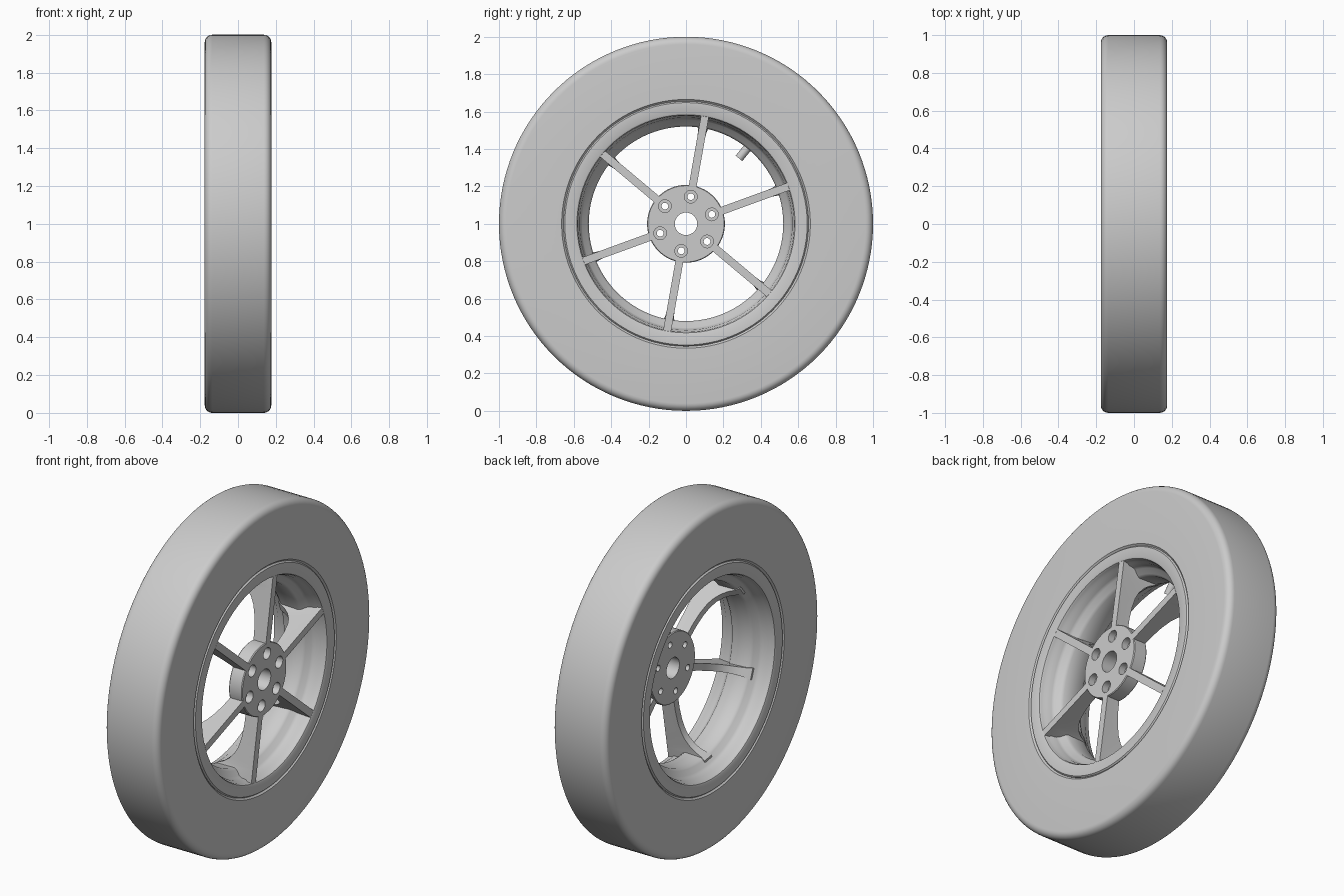
import bpy, bmesh
from math import sin, cos, pi, radians

cube = bpy.data.objects.get("Cube")
if cube:
    bpy.data.objects.remove(cube, do_unlink=True)

grey = bpy.data.materials.new("light grey")
grey.use_nodes = True
colour = (0.6, 0.6, 0.6, 1)
grey.diffuse_color = colour
grey.node_tree.nodes["Principled BSDF"].inputs["Base Color"].default_value = colour

SPOKES = 6
FIRST_ANGLE = radians(20)


def finish(name, bm, angle=35):
    bmesh.ops.recalc_face_normals(bm, faces=bm.faces)
    mesh = bpy.data.meshes.new(name)
    bm.to_mesh(mesh)
    bm.free()
    mesh.materials.append(grey)
    obj = bpy.data.objects.new(name, mesh)
    obj.location.z = 1
    bpy.context.collection.objects.link(obj)
    smooth(obj, angle)
    return obj


def smooth(obj, angle=35):
    bpy.ops.object.select_all(action='DESELECT')
    obj.select_set(True)
    bpy.context.view_layer.objects.active = obj
    bpy.ops.object.shade_smooth_by_angle(angle=radians(angle))


def lathe(name, profile, steps=96, centre=(0, 0)):
    """Spin a closed (x, radius) profile about an axis along x."""
    bm = bmesh.new()
    rings = []
    for i in range(steps):
        a = 2 * pi * i / steps
        rings.append([bm.verts.new((x, centre[0] + r * cos(a), centre[1] + r * sin(a)))
                      for x, r in profile])
    n = len(profile)
    for i in range(steps):
        p, q = rings[i], rings[(i + 1) % steps]
        for j in range(n):
            k = (j + 1) % n
            bm.faces.new((p[j], p[k], q[k], q[j]))
    bmesh.ops.remove_doubles(bm, verts=bm.verts, dist=1e-5)
    return finish(name, bm)


def mirrored(half):
    """Complete a half profile, listed from +x towards the middle."""
    return half + [(-x, r) for x, r in reversed(half)]


# Tyre: flat sidewalls, rounded shoulders
W = 0.176
corner = 0.04
shoulder = [(W - corner + corner * cos(a), 1 - corner + corner * sin(a))
            for a in (pi / 2 * i / 6 for i in range(7))]
lathe("tyre", mirrored([(W - 0.02, 0.64), (W - 0.008, 0.658), (W, 0.665)] + shoulder), 128)

# Rim: rounded lips, shallow seats and a narrower drop centre
outer = [(0.10, 0.66), (W - 0.008, 0.655), (W, 0.648)]
inner = [(W, 0.592), (W - 0.004, 0.583), (W - 0.014, 0.578), (0.145, 0.576),
         (0.135, 0.568), (0.105, 0.564), (0.09, 0.556), (0.07, 0.53), (0.055, 0.52)]
lathe("rim", mirrored(outer + inner))

# Hub: thick drilled disc set towards the +x side
FRONT, BACK = 0.172, 0.085
hub = lathe("hub", [(FRONT, 0.06), (FRONT, 0.204), (FRONT - 0.005, 0.208),
                    (BACK + 0.005, 0.208), (BACK, 0.204), (BACK, 0.06)], 64)

# Stepped bolt holes cut through the hub
cutters = []
for i in range(SPOKES):
    a = FIRST_ANGLE + 2 * pi * i / SPOKES
    cutter = lathe("bolt_hole_cutter", [(0.3, 0), (0.3, 0.034), (FRONT - 0.04, 0.034),
                                        (FRONT - 0.04, 0.018), (0, 0.018), (0, 0)],
                   24, (0.147 * cos(a), 0.147 * sin(a)))
    cutter.hide_render = True
    mod = hub.modifiers.new("bolt_hole", 'BOOLEAN')
    mod.operation = 'DIFFERENCE'
    mod.solver = 'EXACT'
    mod.object = cutter
    cutters.append(cutter)
bpy.context.view_layer.update()
graph = bpy.context.evaluated_depsgraph_get()
drilled = bpy.data.meshes.new_from_object(hub.evaluated_get(graph))
hub.modifiers.clear()
hub.data = drilled
for cutter in cutters:
    bpy.data.objects.remove(cutter, do_unlink=True)
smooth(hub)

# Spokes: thin webs that sweep back and flare into the rim
# each station: radius, back edge x, back half thickness
stations = [(0.19, 0.09, 0.02), (0.27, 0.088, 0.02), (0.34, 0.08, 0.02),
            (0.40, 0.065, 0.02), (0.44, 0.045, 0.02), (0.475, 0.015, 0.021),
            (0.50, -0.02, 0.023), (0.515, -0.055, 0.027), (0.53, -0.08, 0.033),
            (0.582, -0.08, 0.033)]
for i in range(SPOKES):
    a = FIRST_ANGLE + 2 * pi * i / SPOKES
    bm = bmesh.new()
    loops = []
    for r, back, half in stations:
        section = [(FRONT, 0.021), (FRONT, -0.021), (0.08 if back < 0.08 else FRONT - 0.04, -0.02),
                   (back, -half), (back, half), (0.08 if back < 0.08 else FRONT - 0.04, 0.02)]
        loops.append([bm.verts.new((x, r * cos(a) - t * sin(a), r * sin(a) + t * cos(a)))
                      for x, t in section])
    for p, q in zip(loops, loops[1:]):
        for j in range(6):
            k = (j + 1) % 6
            bm.faces.new((p[j], p[k], q[k], q[j]))
    bm.faces.new(loops[0])
    bm.faces.new(loops[-1])
    finish(f"spoke_{i + 1}", bm)

# Valve stem: short cylinder pointing inward from the rim
bm = bmesh.new()
va = radians(51)
ends = []
for r in (0.45, 0.54):
    ends.append([bm.verts.new((0.023 * cos(b), r * cos(va) - 0.023 * sin(b) * sin(va),
                               r * sin(va) + 0.023 * sin(b) * cos(va)))
                 for b in (2 * pi * j / 20 for j in range(20))])
for j in range(20):
    k = (j + 1) % 20
    bm.faces.new((ends[0][j], ends[0][k], ends[1][k], ends[1][j]))
for end in ends:
    bm.faces.new(end)
finish("valve_stem", bm)
